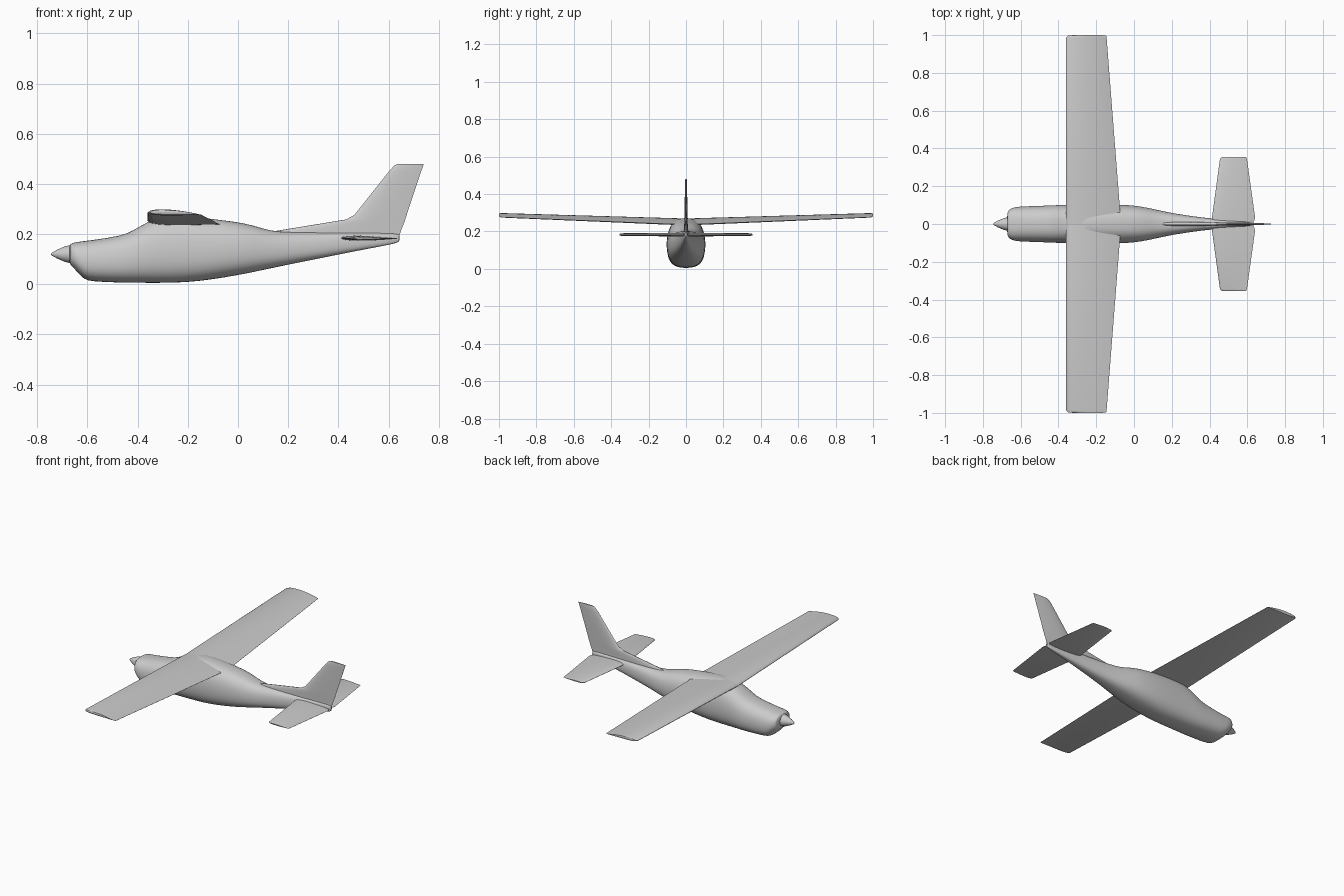
import bpy, math
from mathutils import Vector

cube = bpy.data.objects.get("Cube")
if cube:
    bpy.data.objects.remove(cube, do_unlink=True)

grey = bpy.data.materials.new("light_grey")
grey.use_nodes = True
grey.diffuse_color = (0.6, 0.6, 0.6, 1)
grey.node_tree.nodes["Principled BSDF"].inputs["Base Color"].default_value = (0.6, 0.6, 0.6, 1)


def loft(name, rings, subdivide=0):
    """Skin a list of equally sized rings and close both ends."""
    n = len(rings[0])
    verts = [p for ring in rings for p in ring]
    faces = [(i * n + j, i * n + (j + 1) % n, (i + 1) * n + (j + 1) % n, (i + 1) * n + j)
             for i in range(len(rings) - 1) for j in range(n)]
    faces += [tuple(reversed(range(n))), tuple(range(len(verts) - n, len(verts)))]
    mesh = bpy.data.meshes.new(name)
    mesh.from_pydata(verts, [], faces)
    mesh.materials.append(grey)
    obj = bpy.data.objects.new(name, mesh)
    bpy.context.collection.objects.link(obj)
    bpy.ops.object.select_all(action='DESELECT')
    obj.select_set(True)
    bpy.context.view_layer.objects.active = obj
    bpy.ops.object.mode_set(mode='EDIT')
    bpy.ops.mesh.select_all(action='SELECT')
    bpy.ops.mesh.normals_make_consistent(inside=False)
    bpy.ops.object.mode_set(mode='OBJECT')
    if subdivide:
        mod = obj.modifiers.new("smooth_skin", 'SUBSURF')
        mod.levels = mod.render_levels = subdivide
    bpy.ops.object.shade_smooth_by_angle(angle=math.radians(40))
    return obj


def body_ring(x, low, high, half_width, count=32):
    """Rounded box section, narrower toward the roof."""
    ring = []
    for k in range(count):
        a = 2 * math.pi * k / count
        c, s = math.cos(a), math.sin(a)
        u = math.copysign(abs(c) ** 0.75, c)
        v = math.copysign(abs(s) ** 0.75, s)
        taper = 1 - 0.1 * max(v, 0)
        ring.append((x, half_width * u * taper, (low + high) / 2 + v * (high - low) / 2))
    return ring


def foil_ring(lead, trail, thick, normal, camber=0.0, steps=12):
    """Airfoil section between a leading and a trailing point."""
    lead, trail, normal = Vector(lead), Vector(trail), Vector(normal)

    def point(t, side):
        h = 5 * thick * (0.2969 * math.sqrt(t) - 0.126 * t - 0.3516 * t**2
                         + 0.2843 * t**3 - 0.1015 * t**4)
        return lead.lerp(trail, t) + normal * (side * h + camber * 4 * t * (1 - t))

    ts = [(1 - math.cos(math.pi * k / steps)) / 2 for k in range(steps + 1)]
    return [point(t, 1) for t in ts] + [point(t, -1) for t in ts[-1:0:-1]]


# Fuselage: station, belly height, top height, half width
stations = [
    (-0.672, 0.085, 0.155, 0.052), (-0.667, 0.075, 0.162, 0.072), (-0.645, 0.055, 0.168, 0.087),
    (-0.615, 0.018, 0.172, 0.092), (-0.58, 0.010, 0.176, 0.094), (-0.46, 0.006, 0.194, 0.098),
    (-0.42, 0.006, 0.213, 0.100), (-0.36, 0.005, 0.250, 0.102), (-0.30, 0.005, 0.272, 0.103),
    (-0.20, 0.007, 0.273, 0.104), (-0.10, 0.019, 0.260, 0.105), (0.0, 0.036, 0.248, 0.099),
    (0.06, 0.048, 0.235, 0.089), (0.13, 0.063, 0.212, 0.074), (0.20, 0.078, 0.207, 0.058),
    (0.35, 0.108, 0.206, 0.035), (0.50, 0.138, 0.205, 0.020), (0.63, 0.162, 0.203, 0.009),
    (0.645, 0.170, 0.198, 0.005)]
loft("fuselage", [body_ring(*s) for s in stations], subdivide=1)

# Propeller spinner: station and radius
spinner = [(-0.745, 0.002), (-0.74, 0.007), (-0.72, 0.018), (-0.69, 0.031), (-0.66, 0.038)]
loft("spinner", [[(x, r * math.cos(k * math.pi / 12), 0.12 + r * math.sin(k * math.pi / 12))
                  for k in range(24)] for x, r in spinner])

UP, SIDE = (0, 0, 1), (0, 1, 0)
for label, side in (("left", 1), ("right", -1)):
    # Wing: span, leading x, trailing x, leading z, trailing z, thickness
    wing = [(0.0, -0.36, -0.068, 0.252, 0.238, 0.036), (0.10, -0.36, -0.076, 0.256, 0.240, 0.035),
            (0.985, -0.36, -0.145, 0.286, 0.276, 0.024), (0.997, -0.35, -0.147, 0.287, 0.277, 0.018),
            (1.0, -0.32, -0.17, 0.289, 0.281, 0.010)]
    loft(label + "_wing", [foil_ring((a, side * y, za), (b, side * y, zb), t, UP, 0.004)
                           for y, a, b, za, zb, t in wing])
    # Tailplane: span, leading x, trailing x, thickness
    tail = [(0.012, 0.41, 0.635, 0.020), (0.035, 0.413, 0.641, 0.020),
            (0.345, 0.455, 0.598, 0.014), (0.353, 0.463, 0.595, 0.010), (0.355, 0.475, 0.585, 0.006)]
    loft(label + "_tailplane", [foil_ring((a, side * y, 0.184), (b, side * y, 0.182), t, UP)
                                for y, a, b, t in tail])

# Vertical fin with its long dorsal fillet: height, leading x, trailing x, thickness
fin = [(0.19, 0.12, 0.642, 0.024), (0.209, 0.13, 0.648, 0.022), (0.258, 0.43, 0.667, 0.017),
       (0.275, 0.463, 0.672, 0.016), (0.45, 0.602, 0.730, 0.012), (0.472, 0.622, 0.738, 0.010),
       (0.48, 0.637, 0.740, 0.007)]
loft("fin", [foil_ring((a, 0, z), (b, 0, z), t, SIDE) for z, a, b, t in fin])
